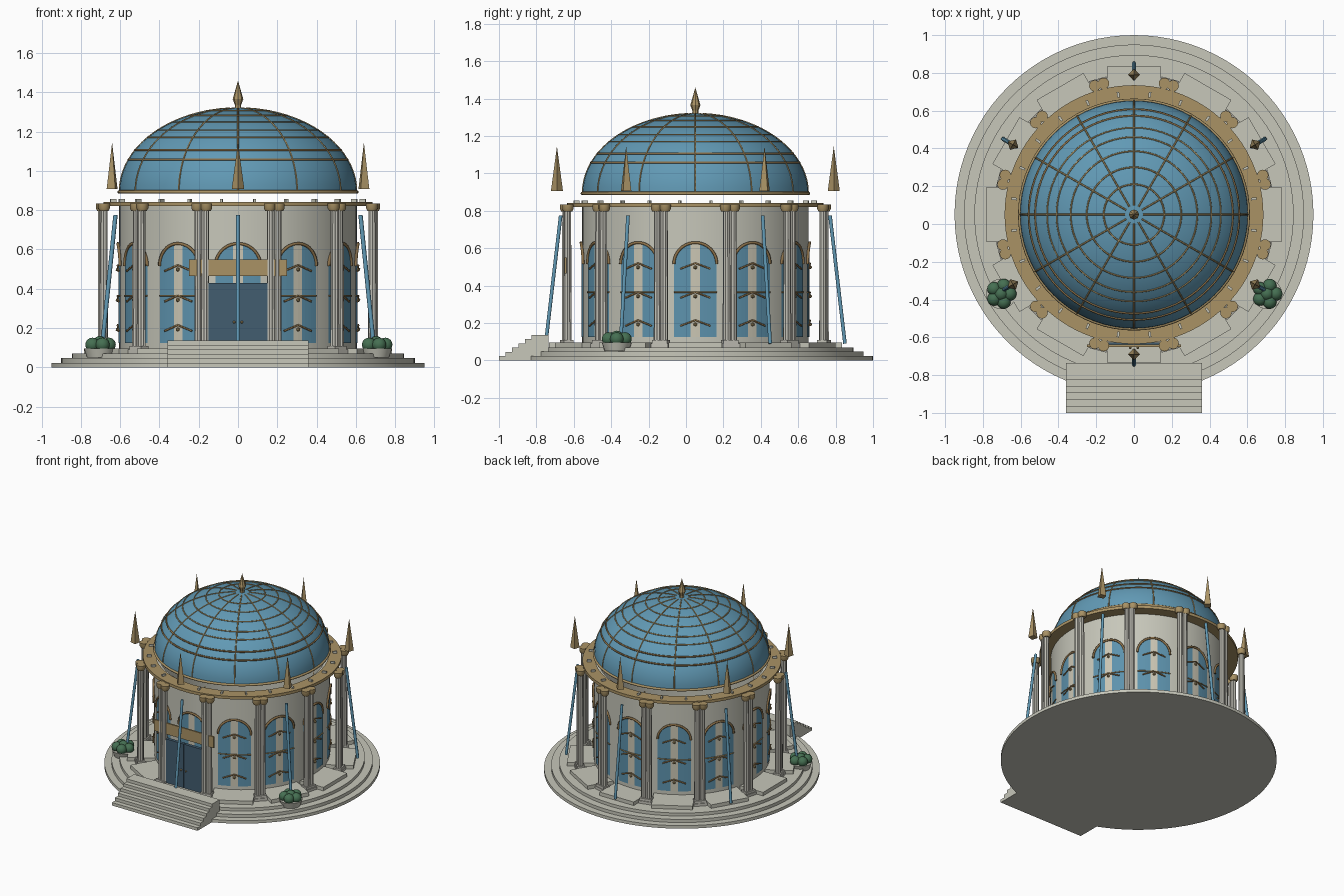
import bpy, bmesh, math
from mathutils import Vector, Matrix

if "Cube" in bpy.data.objects:
    bpy.data.objects.remove(bpy.data.objects["Cube"])

CY = 0.05                      # rotunda axis sits at y = 0.05
TAU = 2 * math.pi


def mat(name, rgb):
    m = bpy.data.materials.new(name)
    m.diffuse_color = (*rgb, 1)
    m.use_nodes = True
    m.node_tree.nodes["Principled BSDF"].inputs["Base Color"].default_value = m.diffuse_color
    return m


STONE = mat("pale_stone", (0.57, 0.57, 0.49))
COLUMN = mat("column_stone", (0.55, 0.54, 0.48))
BLUE = mat("dome_blue", (0.12, 0.32, 0.46))
GLASS = mat("window_blue", (0.11, 0.29, 0.42))
GOLD = mat("gold", (0.40, 0.29, 0.13))
BRONZE = mat("bronze_trim", (0.27, 0.17, 0.07))
CREAM = mat("cream_mullion", (0.60, 0.57, 0.46))
DOOR = mat("door_slate", (0.055, 0.11, 0.16))
GREEN = mat("leaf_green", (0.06, 0.16, 0.085))


def finish(name, bm, mats, smooth=False, normals=True):
    if normals:
        bmesh.ops.recalc_face_normals(bm, faces=bm.faces)
    me = bpy.data.meshes.new(name)
    bm.to_mesh(me)
    bm.free()
    for m in mats:
        me.materials.append(m)
    ob = bpy.data.objects.new(name, me)
    bpy.context.collection.objects.link(ob)
    if smooth:
        select(ob)
        bpy.ops.object.shade_smooth_by_angle(angle=math.radians(35))
    return ob


def select(ob):
    bpy.ops.object.select_all(action='DESELECT')
    ob.select_set(True)
    bpy.context.view_layer.objects.active = ob


def polar(a, r, z, u=0.0):
    """Point at angle a, radius r, shifted u along the tangent."""
    return Vector((r * math.cos(a) - u * math.sin(a),
                   CY + r * math.sin(a) + u * math.cos(a), z))


def lathe(bm, profile, n, centre=(0, CY), phase=0.0, flute=0.0):
    """Revolve (r, z) pairs; flute pulls in every other vertex."""
    rows = []
    for r, z in profile:
        if r == 0:
            rows.append([bm.verts.new((*centre, z))] * n)
            continue
        rows.append([bm.verts.new((
            centre[0] + (r - flute * (i % 2)) * math.cos(phase + TAU * i / n),
            centre[1] + (r - flute * (i % 2)) * math.sin(phase + TAU * i / n), z))
            for i in range(n)])
    for p, q in zip(rows, rows[1:]):
        for i in range(n):
            vs = list(dict.fromkeys((p[i], p[(i + 1) % n], q[(i + 1) % n], q[i])))
            if len(vs) > 2:
                bm.faces.new(vs)


def box(bm, lo, hi, a=None):
    """Box lo..hi; with angle a, x is radial and y tangential."""
    c = [(p + q) / 2 for p, q in zip(lo, hi)]
    s = [q - p for p, q in zip(lo, hi)]
    m = Matrix.Translation(c) @ Matrix.Diagonal((*s, 1))
    if a is not None:
        m = Matrix.Translation((0, CY, 0)) @ Matrix.Rotation(a, 4, 'Z') @ m
    bmesh.ops.create_cube(bm, size=1, matrix=m)


def tubes(name, paths, r, material, cyclic=False, res=1):
    """Round bars along a list of point paths."""
    cu = bpy.data.curves.new(name, 'CURVE')
    cu.dimensions = '3D'
    cu.bevel_depth, cu.bevel_resolution, cu.use_fill_caps = r, res, True
    for path in paths:
        sp = cu.splines.new('POLY')
        sp.points.add(len(path) - 1)
        for p, v in zip(sp.points, path):
            p.co = (*v, 1)
        sp.use_cyclic_u = cyclic
    cu.materials.append(material)
    ob = bpy.data.objects.new(name, cu)
    bpy.context.collection.objects.link(ob)
    select(ob)
    bpy.ops.object.convert(target='MESH')
    return ob


BAYS = [math.radians(30 * k - 90) for k in range(12)]
PIERS = [a + math.radians(15) for a in BAYS]
SIX = BAYS[::2]

# round stepped base
bm = bmesh.new()
lathe(bm, [(0, 0), (.95, 0), (.95, .023), (.90, .023), (.90, .047), (.845, .047),
           (.845, .07), (0, .07)], 96)
finish("stepped_base", bm, [STONE], True)

# slabs in front of each bay
bm = bmesh.new()
for a in BAYS:
    box(bm, (.58, -.143, .06), (.783, .143, .097), a)
finish("bay_slabs", bm, [STONE])

# front stairs, extruded from a step profile
prof = [(-1.0, 0)]
for i in range(6):
    y = -1.0 + .035 * i
    prof += [(y, .0228 * (i + 1)), (y + .035 if i < 5 else -.735, .0228 * (i + 1))]
prof.append((-.735, 0))
bm = bmesh.new()
f = bm.faces.new([bm.verts.new((-.36, y, z)) for y, z in prof])
ext = bmesh.ops.extrude_face_region(bm, geom=[f])
bmesh.ops.translate(bm, vec=(.72, 0, 0),
                    verts=[v for v in ext['geom'] if isinstance(v, bmesh.types.BMVert)])
finish("front_stairs", bm, [STONE])

# drum wall
bm = bmesh.new()
lathe(bm, [(.605, .07), (.605, .825), (.57, .825)], 96)
finish("drum_wall", bm, [STONE], True)

# arched windows laid on the curved wall, cream strip down the middle
bm = bmesh.new()
W, SPRING, RW = .115, .515, .609
for a in BAYS:
    us = sorted([-W * math.cos(math.pi * i / 16) for i in range(17)] + [-.026, .026])
    cols = []
    for u in us:
        top = SPRING + math.sqrt(max(W * W - u * u, 0))
        cols.append([bm.verts.new(polar(a + u / RW, RW, z)) for z in (.125, top)])
    for u0, u1, p, q in zip(us, us[1:], cols, cols[1:]):
        face = bm.faces.new((p[0], q[0], q[1], p[1]))
        face.material_index = int(abs(u0 + u1) / 2 < .026)
finish("arched_windows", bm, [GLASS, CREAM], normals=False)

# window trim: arch mouldings, transoms, chevrons with bosses
arches, bars, chevrons = [], [], []
bm = bmesh.new()
for a in BAYS:
    arches.append([polar(a + W * math.cos(math.pi * i / 20) / RW, .611,
                         SPRING + W * math.sin(math.pi * i / 20)) for i in range(21)])
    if a != BAYS[0]:
        bars.append([polar(a + W * t / 4 / RW, .611, .365) for t in range(-4, 5)])
        for z in (.49, .335, .185):
            chevrons.append([polar(a + u / RW, .613, z + h)
                             for u, h in ((-.08, 0), (0, .03), (.08, 0))])
            bmesh.ops.create_icosphere(bm, subdivisions=1, radius=.011,
                                       matrix=Matrix.Translation(polar(a, .613, z + .008)))
tubes("arch_mouldings", arches, .008, BRONZE)
tubes("window_transoms", bars, .004, GOLD)
tubes("window_chevrons", chevrons, .005, BRONZE)
finish("window_bosses", bm, [GOLD], True)

# double door, knobs and plain sign board
bm = bmesh.new()
box(bm, (-.152, -.652, .09), (-.0015, -.628, .43))
box(bm, (.0015, -.652, .09), (.152, -.628, .43))
finish("double_door", bm, [DOOR])
bm = bmesh.new()
for x in (-.02, .02):
    bmesh.ops.create_icosphere(bm, subdivisions=2, radius=.007,
                               matrix=Matrix.Translation((x, -.655, .23)))
box(bm, (-.25, -.65, .465), (.25, -.638, .55))
finish("sign_board_and_knobs", bm, [GOLD])

# twin fluted columns, bases and capitals
shaft, base, cap = bmesh.new(), bmesh.new(), bmesh.new()
for a in PIERS:
    for u in (-.017, .017):
        c = polar(a, .712, 0, u)[:2]
        lathe(shaft, [(.022, .09), (.020, .805)], 20, c, a, .003)
    box(base, (.68, -.047, .06), (.744, .047, .09), a)
    box(base, (.685, -.042, .09), (.739, .042, .108), a)
    for u in (-.024, .024):
        c = polar(a, .712, 0, u)[:2]
        lathe(cap, [(0, .795), (.022, .795), (.03, .81), (.03, .835), (0, .835)], 16, c)
finish("column_shafts", shaft, [COLUMN])
finish("column_bases", base, [COLUMN])
finish("column_capitals", cap, [GOLD], True)

# entablature ring with dentils
bm = bmesh.new()
lathe(bm, [(.595, .82), (.685, .82), (.685, .842), (.595, .842), (.595, .82)], 96)
finish("entablature_ring", bm, [GOLD], True)
bm = bmesh.new()
for k in range(24):
    box(bm, (.625, -.0065, .84), (.655, .0065, .856), math.radians(7.5 + 15 * k))
finish("dentils", bm, [STONE])

# floating dome
ZB, RD, H = .895, .603, .425


def dome(t, out=0.0):
    return (RD + out) * math.cos(t), ZB + (H + out) * math.sin(t)


bm = bmesh.new()
lathe(bm, [dome(math.pi / 2 * i / 20) for i in range(20)] + [(0, ZB + H)], 72)
finish("dome_shell", bm, [BLUE], True)

# dome ribs and rings
tubes("dome_ribs", [[polar(a, *dome(math.pi / 2 * i / 20)) for i in range(20)]
                    for a in BAYS], .0045, GOLD)


def ring(r, z):
    return [polar(TAU * i / 72, r, z) for i in range(72)]


tubes("dome_rings", [ring(r, ZB + H * math.sqrt(1 - (r / RD) ** 2))
                     for r in (.16, .25, .335, .41, .46)], .0045, GOLD, True)
tubes("dome_lower_rings", [ring(r, ZB + H * math.sqrt(1 - (r / RD) ** 2))
                           for r in (.523, .557)], .006, BRONZE, True)
tubes("dome_base_ring", [ring(.605, .893)], .009, GOLD, True, 2)

# finial and six floating spikes
bm = bmesh.new()
lathe(bm, [(.018, 1.30), (.016, 1.335), (.027, 1.365), (0, 1.46)], 8)
for a in SIX:
    c = polar(a, .74, 0)[:2]
    lathe(bm, [(0, .907), (.032, .907), (0, 1.145)], 4, c, a)
finish("finial_and_spikes", bm, [GOLD])

# leaning blue struts
tubes("leaning_struts", [[polar(a, .80, .09), polar(a, .72, .775)] for a in SIX], .011, BLUE)

# planters with lobed bushes
pots, bush = bmesh.new(), bmesh.new()
for s in (-1, 1):
    c = Vector((s * .704, -.37, .115))
    lathe(pots, [(0, .05), (.065, .05), (.08, .095), (0, .095)], 24, c[:2])
    for k in range(6):
        off = Vector((.046 * math.cos(k * TAU / 5), .046 * math.sin(k * TAU / 5), 0)) \
            if k < 5 else Vector((0, 0, .008))
        bmesh.ops.create_icosphere(bush, subdivisions=3, radius=.036,
                                   matrix=Matrix.Translation(c + off))
finish("planter_pots", pots, [STONE], True)
finish("planter_bushes", bush, [GREEN], True)
